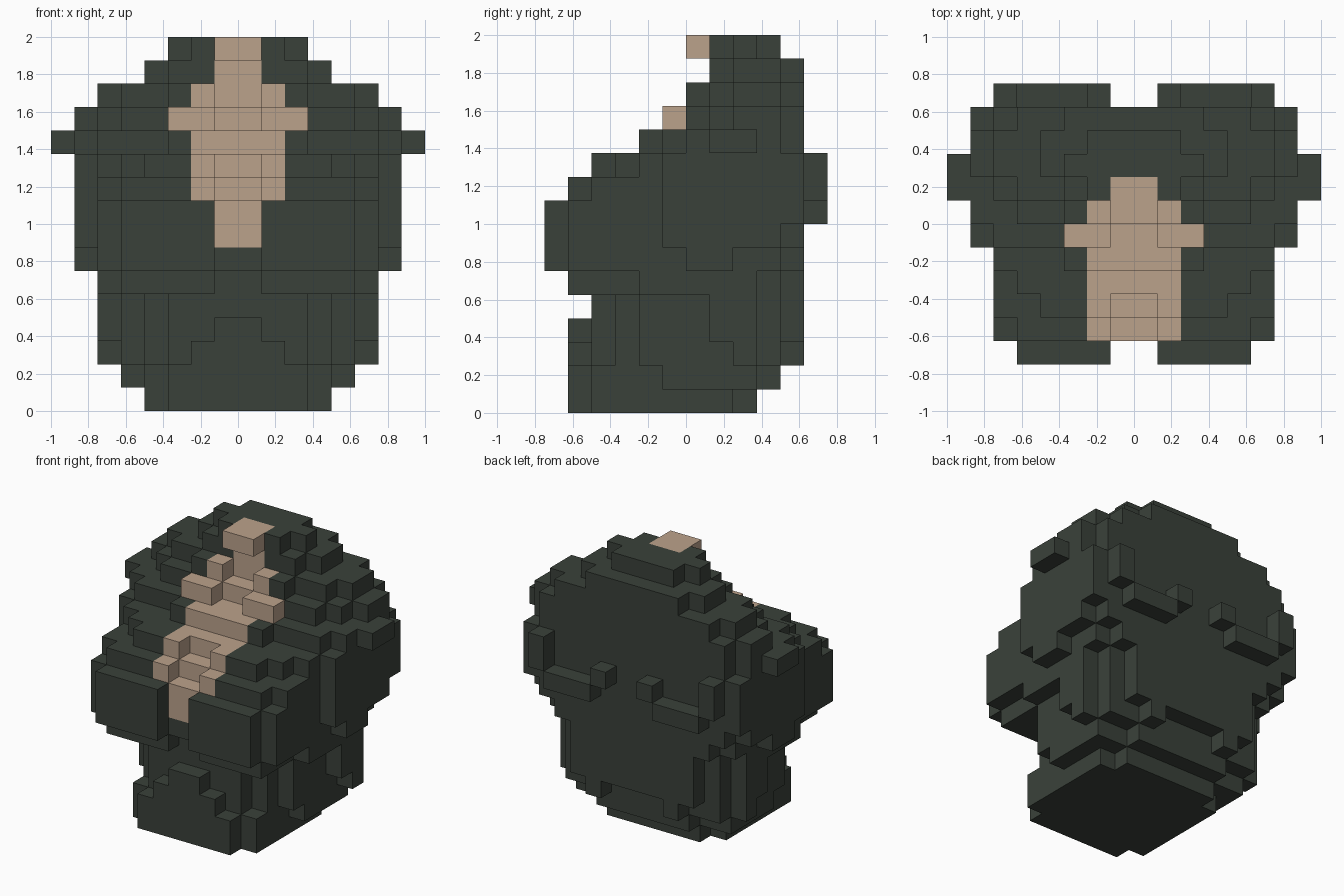
import bpy, bmesh

if "Cube" in bpy.data.objects:
    bpy.data.objects.remove(bpy.data.objects["Cube"])

U = 0.125  # size of one block
FUR, SKIN = 0, 1
cells = {}


def block(z0, z1, x0, x1, y0, y1, col=FUR):
    """Fill blocks on both sides of x = 0."""
    for z in range(z0, z1):
        for y in range(y0, y1):
            for x in range(x0, x1):
                cells[(x, y, z)] = col
                cells[(-x - 1, y, z)] = col


def material(name, rgb):
    m = bpy.data.materials.new(name)
    m.diffuse_color = (*rgb, 1)
    m.use_nodes = True
    m.node_tree.nodes["Principled BSDF"].inputs["Base Color"].default_value = m.diffuse_color
    return m


# lower body: z0, z1, half width, front, back
for z0, z1, w, y0, y1 in [
    (0, 1, 4, -4, 2), (0, 1, 3, -5, 3),
    (1, 2, 5, -1, 3), (1, 2, 4, -4, 3), (1, 2, 3, -5, 4),
    (2, 3, 6, 2, 3), (2, 3, 5, -2, 4), (2, 3, 4, -3, 4), (2, 3, 3, -4, 4),
    (2, 3, 2, -5, 4), (3, 4, 1, -5, -4),
    (3, 5, 6, 1, 3), (3, 5, 5, -2, 4), (3, 5, 4, -3, 5), (3, 5, 3, -4, 5),
    (5, 6, 6, -2, 3), (5, 6, 5, -4, 4), (5, 6, 4, -4, 5),
]:
    block(z0, z1, 0, w, y0, y1)
block(2, 3, 2, 3, 4, 5)

# chest
for z0, z1, w, y0, y1 in [
    (6, 7, 7, 0, 2), (6, 7, 6, -5, 4), (6, 7, 5, -5, 5),
    (7, 8, 7, -1, 4), (7, 9, 6, -5, 5), (8, 11, 7, -1, 5),
    (9, 10, 6, -4, 5), (10, 11, 6, -2, 5), (10, 11, 5, -3, 5),
]:
    block(z0, z1, 0, w, y0, y1)
block(10, 11, 1, 4, -4, -3)
# front plates
block(9, 10, 1, 5, -5, -4)
block(5, 6, 1, 5, -5, -4)
block(6, 9, 1, 5, -6, -5)
# back ridges
block(9, 11, 5, 6, 5, 6)
block(8, 9, 2, 5, 5, 6)
block(9, 10, 1, 2, 5, 6)

# shoulders and crown
for z0, z1, w, y0, y1 in [
    (11, 12, 8, 1, 3), (11, 12, 7, 0, 4), (11, 12, 6, -1, 5), (11, 12, 3, -2, 5),
    (12, 13, 7, 2, 4), (12, 13, 6, 1, 5), (12, 13, 5, 0, 5),
    (13, 14, 6, 2, 4), (13, 14, 5, 1, 5),
    (14, 15, 4, 2, 4), (14, 15, 3, 1, 5),
    (15, 16, 3, 2, 3), (15, 16, 2, 1, 4),
]:
    block(z0, z1, 0, w, y0, y1)
block(13, 14, 1, 3, 0, 1)

# bare skin stripe down the front
for z0, z1, x0, x1, y0, y1 in [
    (15, 16, 0, 1, 0, 2), (14, 15, 0, 1, 1, 2),
    (13, 14, 1, 2, 0, 2), (13, 14, 0, 1, 1, 2),
    (12, 13, 1, 3, -1, 0), (12, 13, 0, 2, 0, 2),
    (11, 12, 0, 2, -2, 1), (10, 11, 0, 2, -3, -1), (10, 11, 1, 2, -4, -3),
    (9, 10, 0, 2, -4, -2), (9, 10, 1, 2, -5, -4), (7, 9, 0, 1, -5, -3),
]:
    block(z0, z1, x0, x1, y0, y1, SKIN)

# face corner offsets for each direction, counter-clockwise from outside
FACES = {
    (1, 0, 0): ((1, 0, 0), (1, 1, 0), (1, 1, 1), (1, 0, 1)),
    (-1, 0, 0): ((0, 0, 0), (0, 0, 1), (0, 1, 1), (0, 1, 0)),
    (0, 1, 0): ((0, 1, 0), (0, 1, 1), (1, 1, 1), (1, 1, 0)),
    (0, -1, 0): ((0, 0, 0), (1, 0, 0), (1, 0, 1), (0, 0, 1)),
    (0, 0, 1): ((0, 0, 1), (1, 0, 1), (1, 1, 1), (0, 1, 1)),
    (0, 0, -1): ((0, 0, 0), (0, 1, 0), (1, 1, 0), (1, 0, 0)),
}


def build(name, col, mat):
    """Skin the outer faces of all blocks of one colour."""
    bm = bmesh.new()
    for (x, y, z), c in cells.items():
        if c != col:
            continue
        for d, corners in FACES.items():
            if (x + d[0], y + d[1], z + d[2]) not in cells:
                bm.faces.new([bm.verts.new(((x + a) * U, (y + b) * U, (z + e) * U))
                              for a, b, e in corners])
    bmesh.ops.remove_doubles(bm, verts=bm.verts, dist=0.001)
    bmesh.ops.dissolve_limit(bm, angle_limit=0.01, verts=bm.verts, edges=bm.edges)
    me = bpy.data.meshes.new(name)
    bm.to_mesh(me)
    bm.free()
    me.materials.append(mat)
    bpy.context.collection.objects.link(bpy.data.objects.new(name, me))


build("fur_body", FUR, material("dark green grey", (0.042, 0.053, 0.042)))
build("skin_stripe", SKIN, material("tan", (0.50, 0.36, 0.26)))
